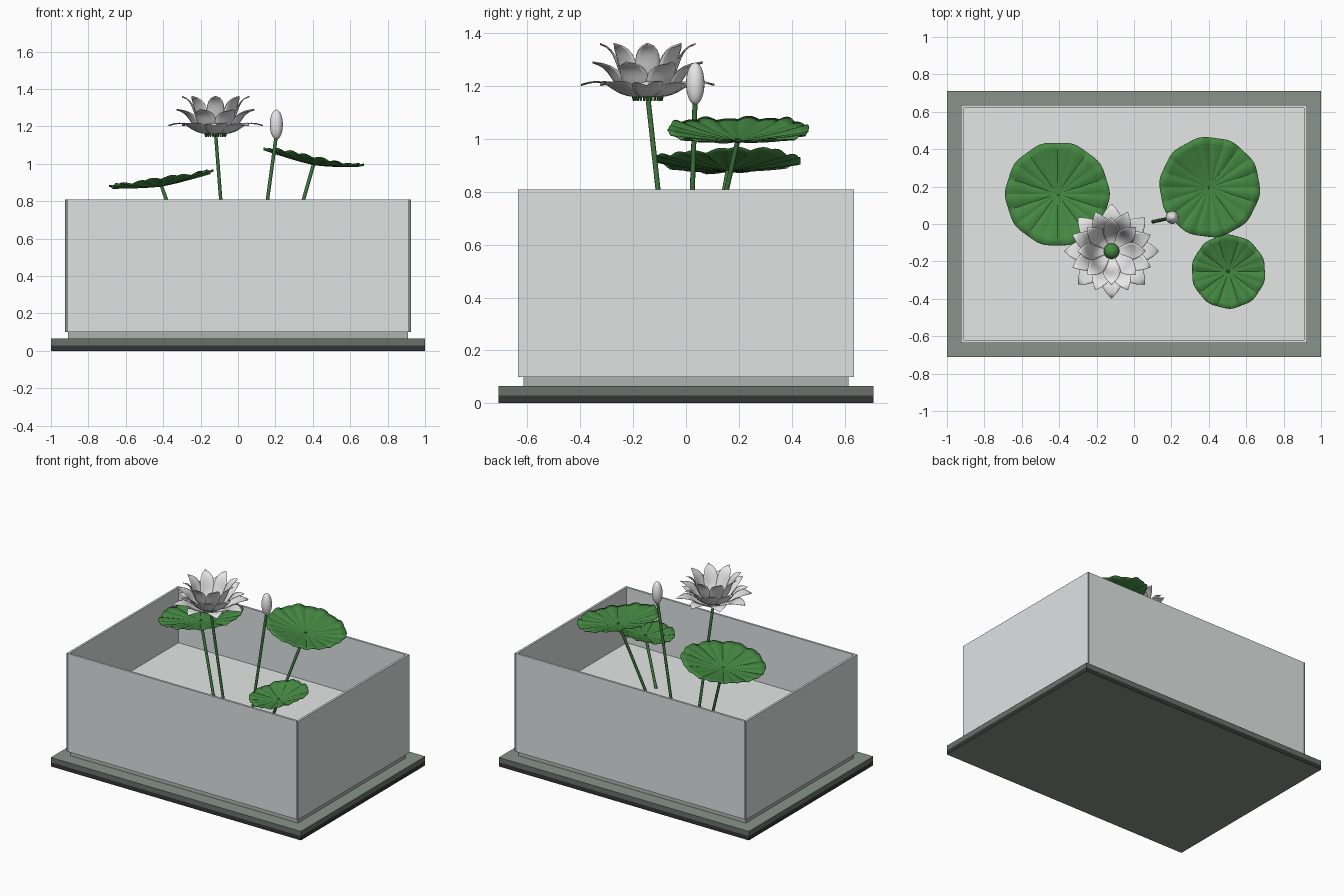
import bpy, bmesh, math
from mathutils import Vector
from mathutils.geometry import interpolate_bezier

cube = bpy.data.objects.get("Cube")
if cube:
    bpy.data.objects.remove(cube, do_unlink=True)


def material(name, *rgb):
    m = bpy.data.materials.new(name)
    m.use_nodes = True
    m.diffuse_color = (*rgb, 1)
    m.node_tree.nodes["Principled BSDF"].inputs["Base Color"].default_value = (*rgb, 1)
    return m


GLASS = material("pale glass", .73, .77, .765)
GLASS_EDGE = material("glass edge grey", .24, .26, .25)
WATER = material("pale water", .79, .81, .81)
STONE = material("grey green stone", .25, .29, .26)
STONE_EDGE = material("stone edge", .14, .165, .15)
DARK = material("dark stone", .033, .035, .034)
PLINTH = material("mid grey", .42, .45, .44)
LEAF = material("leaf green", .06, .25, .055)
STEM = material("stem green", .05, .18, .05)
PETAL = material("white petal", .86, .86, .86)


def make(name, bm, mat, smooth=None, thickness=0):
    bmesh.ops.recalc_face_normals(bm, faces=bm.faces)
    me = bpy.data.meshes.new(name)
    bm.to_mesh(me)
    bm.free()
    me.materials.append(mat)
    ob = bpy.data.objects.new(name, me)
    bpy.context.collection.objects.link(ob)
    if smooth:
        bpy.ops.object.select_all(action='DESELECT')
        ob.select_set(True)
        bpy.context.view_layer.objects.active = ob
        bpy.ops.object.shade_smooth_by_angle(angle=math.radians(smooth))
    if thickness:
        mod = ob.modifiers.new("thickness", 'SOLIDIFY')
        mod.thickness = thickness
        mod.offset = 0
    return ob


def box(name, x, y, z, mat):
    """Box from (min, max) ranges on each axis."""
    bm = bmesh.new()
    bmesh.ops.create_cube(bm, size=1)
    for v in bm.verts:
        v.co = [sum(r) / 2 + c * (r[1] - r[0]) for r, c in zip((x, y, z), v.co)]
    return make(name, bm, mat)


def paint(ob, mat, rule):
    """Give a second material to the faces whose normal fits the rule."""
    ob.data.materials.append(mat)
    for p in ob.data.polygons:
        if rule(p.normal):
            p.material_index = 1


def ball(name, centre, radius, height, mat):
    bm = bmesh.new()
    bmesh.ops.create_uvsphere(bm, u_segments=20, v_segments=12, radius=1)
    for v in bm.verts:
        v.co = Vector(centre) + Vector((v.co.x * radius, v.co.y * radius, v.co.z * height))
    return make(name, bm, mat, 60)


def rod(bm, start, end, r1, r2, sides):
    start, end = Vector(start), Vector(end)
    axis = end - start
    turn = axis.to_track_quat('Z', 'Y').to_matrix().to_4x4()
    turn.translation = (start + end) / 2
    bmesh.ops.create_cone(bm, cap_ends=True, segments=sides, radius1=r1,
                          radius2=r2, depth=axis.length, matrix=turn)


def stem(name, start, end):
    bm = bmesh.new()
    rod(bm, start, end, .0095, .0095, 10)
    make(name, bm, STEM, 40)


def leaf(name, centre, radius, slope, phase):
    """Dished round leaf, puffed between radial creases, with a wavy rim."""
    bm = bmesh.new()
    rings, folds = 7, 20
    segs = folds * 5
    hub = bm.verts.new(centre)
    last = None
    for i in range(1, rings + 1):
        t = i / rings
        ring = []
        for j in range(segs):
            a = math.tau * j / segs
            wave = math.cos(folds / 2 * a + phase)
            puff = abs(math.sin(folds / 2 * a))
            r = radius * t * (1 + .012 * t * wave)
            x, y = r * math.cos(a), r * math.sin(a)
            z = .036 * t ** 1.5 + .033 * radius * t * puff
            z += t * t * (.004 * wave + .006 * math.sin(3 * a + phase))
            z += slope[0] * x + slope[1] * y
            ring.append(bm.verts.new(Vector(centre) + Vector((x, y, z))))
        for j in range(segs):
            k = (j + 1) % segs
            bm.faces.new((hub, ring[j], ring[k]) if last is None
                         else (last[j], ring[j], ring[k], last[k]))
        last = ring
    make(name, bm, LEAF, 30, .003)


def petal_ring(name, centre, path, count, half_angle, offset):
    """Ring of broad pointed petals swept along a (radius, height) curve."""
    bm = bmesh.new()
    pts = interpolate_bezier(*[Vector((r, 0, z)) for r, z in path], 12)
    for n in range(count):
        middle = math.tau * (n + offset) / count
        rows = []
        for i, p in enumerate(pts):
            u = i / (len(pts) - 1)
            half = half_angle * max(1 - u ** 4, .02)
            row = []
            for j in range(-3, 4):
                v = j / 3
                a = middle + v * half
                row.append(bm.verts.new((centre[0] + p.x * math.cos(a),
                                         centre[1] + p.x * math.sin(a),
                                         p.z + .003 * v * u)))
            rows.append(row)
        for a, b in zip(rows, rows[1:]):
            for j in range(6):
                bm.faces.new((a[j], b[j], b[j + 1], a[j + 1]))
    make(name, bm, PETAL, 50, .002)


# Base slab with darker rim, and plinth
lower = box("base_lower", (-1, 1), (-.71, .71), (0, .03), DARK)
paint(lower, STONE, lambda n: n.z < -.5)
upper = box("base_upper", (-1, 1), (-.71, .71), (.03, .065), STONE)
paint(upper, STONE_EDGE, lambda n: abs(n.z) < .5)
box("tank_plinth", (-.91, .91), (-.615, .615), (.065, .10), PLINTH)

# Open tank of four panels with water inside
WATER_Z = .41
for side, s in (("left", 1), ("right", -1)):
    panel = box(f"{side}_panel", sorted((s * .91, s * .925)), (-.635, .635), (.10, .81), GLASS)
    paint(panel, GLASS_EDGE, lambda n: abs(n.y) > .5)
for side, s in (("back", 1), ("front", -1)):
    box(f"{side}_panel", (-.91, .91), sorted((s * .62, s * .635)), (.10, .81), GLASS)
box("water", (-.91, .91), (-.62, .62), (.10, WATER_Z), WATER)

# Leaves: name, hub, radius, slope, stem foot
LEAVES = [
    ("right_leaf", (-.41, .16, .88), .277, (.15, 0), (-.24, .07)),
    ("left_leaf", (.405, .197, .995), .267, (-.18, 0), (.23, .06)),
    ("small_leaf", (.505, -.255, .71), .196, (.13, .10), (.34, -.15)),
]
for i, (name, hub, radius, slope, foot) in enumerate(LEAVES):
    leaf(name, hub, radius, slope, i * 1.3)
    stem(name + "_stem", (*foot, WATER_Z - .02), Vector(hub) + Vector((0, 0, .006)))

# Closed bud
stem("bud_stem", (.10, .012, WATER_Z - .02), (.203, .034, 1.14))
ball("bud", (.205, .035, 1.21), .035, .08, PETAL)

# Open flower
FLOWER = (-.12, -.145)
stem("flower_stem", (-.06, -.06, WATER_Z - .02), (*FLOWER, 1.165))
petal_ring("inner_petals", FLOWER,
           [(.01, 1.18), (.14, 1.18), (.09, 1.335), (.18, 1.36)], 8, .47, 0)
petal_ring("middle_petals", FLOWER,
           [(.01, 1.17), (.17, 1.165), (.10, 1.275), (.225, 1.29)], 8, .46, .5)
petal_ring("outer_petals", FLOWER,
           [(.01, 1.16), (.16, 1.15), (.13, 1.25), (.252, 1.205)], 8, .44, 0)
ball("seed_pod", (*FLOWER, 1.20), .042, .04, LEAF)

# Fringe of stamens under the petals
bm = bmesh.new()
for n in range(24):
    a = math.tau * n / 24
    c, s = math.cos(a), math.sin(a)
    rod(bm, (FLOWER[0] + .052 * c, FLOWER[1] + .052 * s, 1.145),
        (FLOWER[0] + .056 * c, FLOWER[1] + .056 * s, 1.168), .004, .006, 6)
make("stamen_fringe", bm, STEM, 40)
